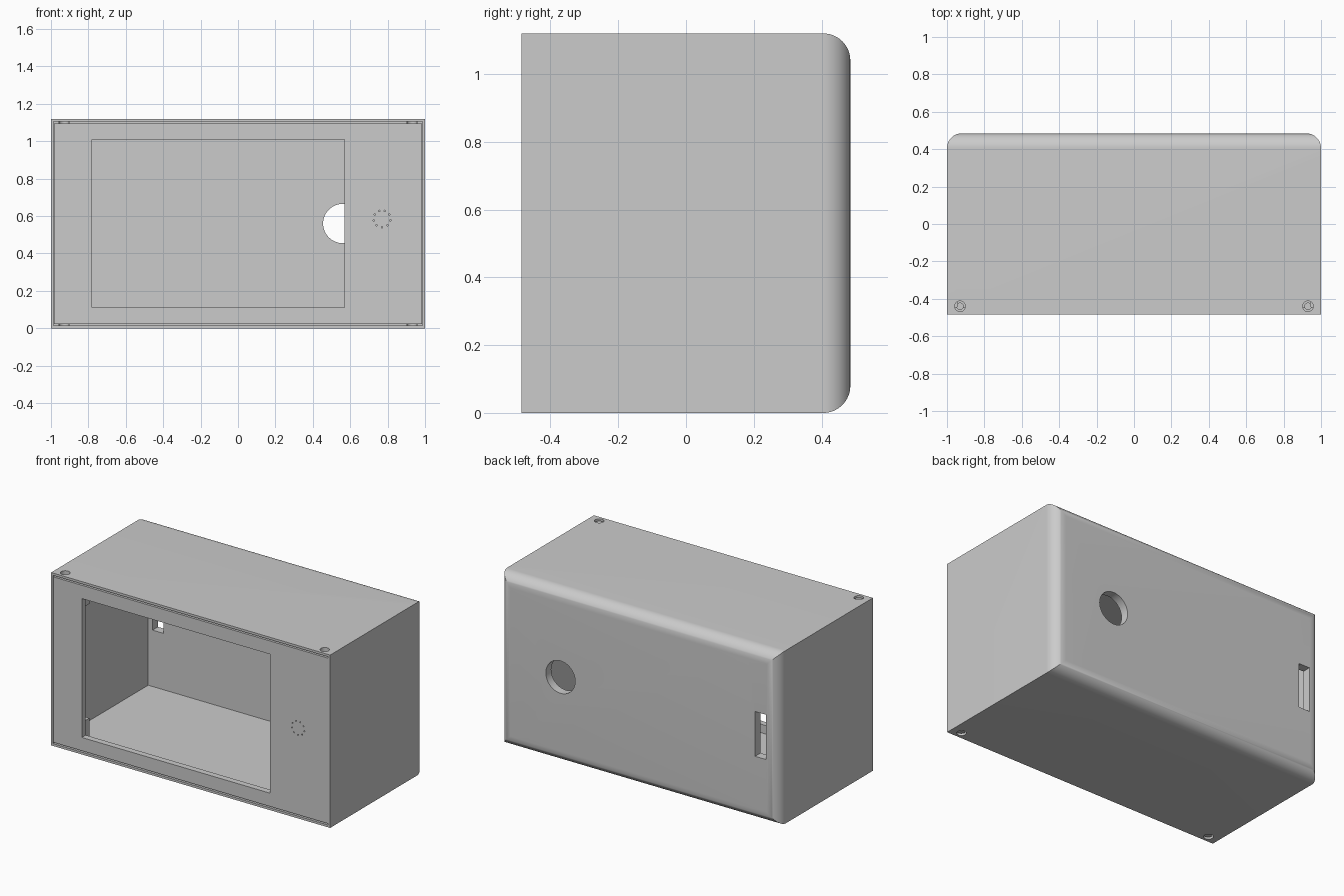
import bpy, bmesh
from math import pi, cos, sin
from mathutils import Matrix

if "Cube" in bpy.data.objects:
    bpy.data.objects.remove(bpy.data.objects["Cube"])

H, D, R, T = 1.12, 0.485, 0.08, 0.055     # height, half depth, back fillet, wall
PF, PB = -0.485, -0.445                   # panel front and back planes


def finish(name, bm):
    bmesh.ops.recalc_face_normals(bm, faces=bm.faces)
    me = bpy.data.meshes.new(name)
    bm.to_mesh(me)
    bm.free()
    ob = bpy.data.objects.new(name, me)
    bpy.context.collection.objects.link(ob)
    return ob


def box(name, x0, x1, y0, y1, z0, z1):
    bm = bmesh.new()
    m = Matrix.LocRotScale(((x0 + x1) / 2, (y0 + y1) / 2, (z0 + z1) / 2), None,
                           (x1 - x0, y1 - y0, z1 - z0))
    bmesh.ops.create_cube(bm, size=1, matrix=m)
    return finish(name, bm)


def cyl(name, loc, r, depth, axis='Z', n=48):
    bm = bmesh.new()
    m = Matrix.Translation(loc)
    if axis == 'Y':
        m = m @ Matrix.Rotation(pi / 2, 4, 'X')
    bmesh.ops.create_cone(bm, cap_ends=True, segments=n, radius1=r, radius2=r,
                          depth=depth, matrix=m)
    return finish(name, bm)


def rounded_prism(name, lo, hi, place, vec):
    """Extrude a rectangle (lo..hi by depth) whose two back corners are rounded."""
    pts = [(lo, -D), (hi, -D)]
    for c, start in ((hi - R, 0), (lo + R, pi / 2)):
        pts += [(c + R * cos(start + i * pi / 32), D - R + R * sin(start + i * pi / 32))
                for i in range(17)]
    bm = bmesh.new()
    f = bm.faces.new([bm.verts.new(place(u, v)) for u, v in pts])
    g = bmesh.ops.extrude_face_region(bm, geom=[f])['geom']
    bmesh.ops.translate(bm, vec=vec, verts=[v for v in g if isinstance(v, bmesh.types.BMVert)])
    return finish(name, bm)


def boolean(ob, tool, op='DIFFERENCE'):
    mod = ob.modifiers.new("cut", 'BOOLEAN')
    mod.operation, mod.object, mod.solver = op, tool, 'EXACT'
    bpy.context.view_layer.objects.active = ob
    bpy.ops.object.modifier_apply(modifier=mod.name)
    bpy.data.objects.remove(tool)


# Case shell: two rounded prisms intersected give mitred back fillets
shell = rounded_prism("case_shell", -1, 1, lambda u, v: (u, v, 0), (0, 0, H))
boolean(shell, rounded_prism("side_profile", 0, H, lambda u, v: (-1.1, v, u), (2.2, 0, 0)),
        'INTERSECT')
boolean(shell, box("cavity", -1 + T, 1 - T, -0.6, D - T, T, H - T))
boolean(shell, box("panel_seat", -0.986, 0.986, -0.6, PB, 0.015, H - 0.015))

# Back cable hole and switch slot
boolean(shell, cyl("cable_hole", (0.56, D, 0.56), 0.105, 0.3, 'Y', 64))
boolean(shell, box("switch_slot", -0.914, -0.835, 0.3, 0.6, 0.42, 0.71))

# Front panel with display window
panel = box("front_panel", -0.983, 0.983, PF, PB, 0.024, H - 0.024)
boolean(panel, box("window", -0.78, 0.57, -0.6, -0.3, 0.11, 1.01))

# Corner screw blocks behind the panel, with holes through case and block
for sx in (-1, 1):
    x0, x1 = sorted((sx * 0.80, sx * 0.943))
    for top in (0, 1):
        z0, z1 = (H - 0.19, H - T - 0.002) if top else (T + 0.002, 0.19)
        boolean(panel, box("screw_block", x0, x1, PB - 0.02, -0.38, z0, z1), 'UNION')
        z = H if top else 0
        boolean(shell, cyl("screw_hole", (sx * 0.93, -0.44, z), 0.028, 0.14))
        boolean(panel, cyl("pilot_hole", (sx * 0.93, -0.44, z), 0.017, 0.22, n=24))

# Ring of small sound holes
for i in range(9):
    a = pi / 2 + pi / 9 + i * 2 * pi / 9
    boolean(panel, cyl("sound_hole", (0.77 + 0.045 * cos(a), PF, 0.585 + 0.045 * sin(a)),
                       0.004, 0.2, 'Y', 10))

# Smooth fillets and bores, sharp edges elsewhere
for ob in (shell, panel):
    bpy.ops.object.select_all(action='DESELECT')
    ob.select_set(True)
    bpy.context.view_layer.objects.active = ob
    bpy.ops.object.shade_smooth_by_angle(angle=pi / 6)
